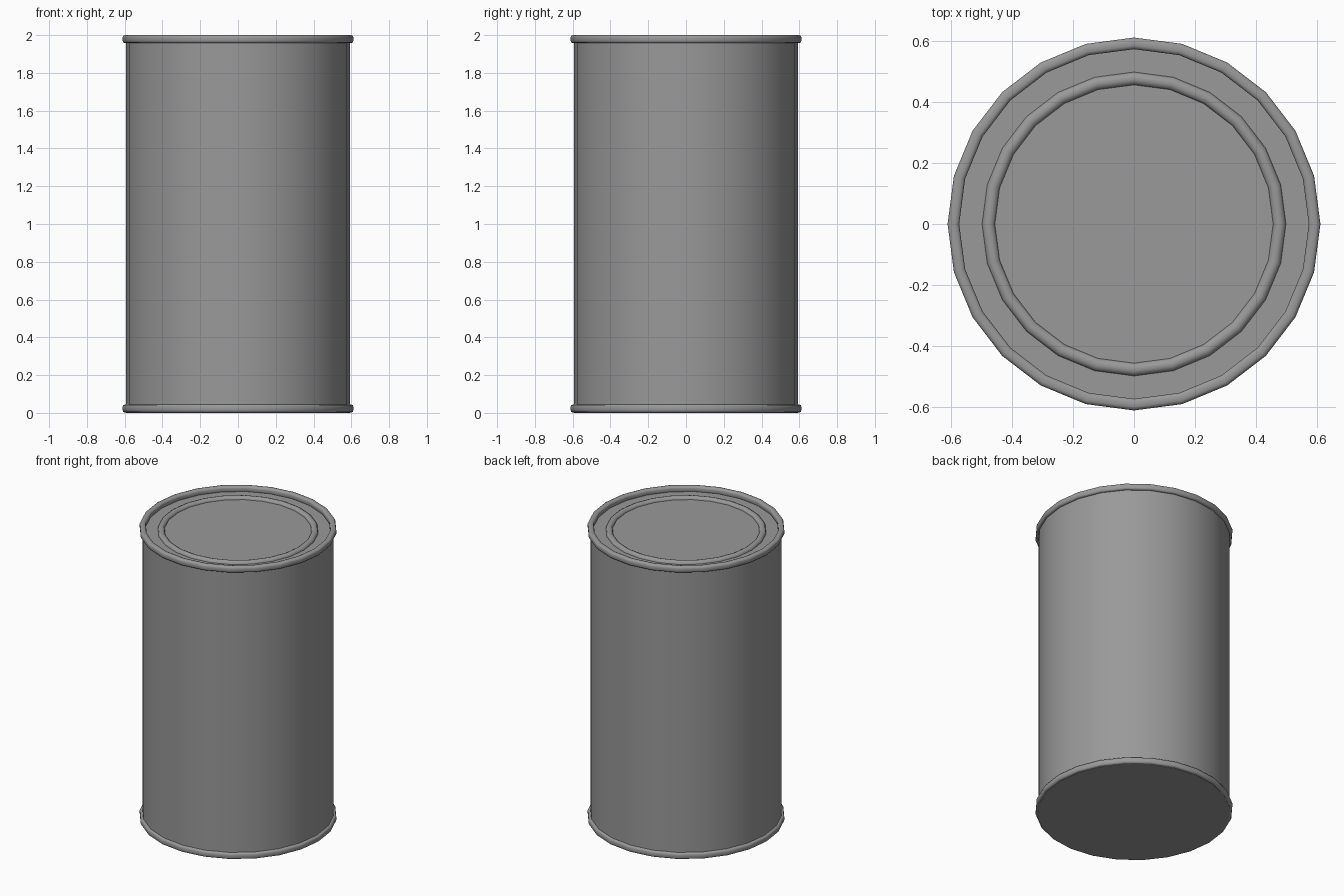
import bpy
import bmesh
import math

if "Cube" in bpy.data.objects:
    bpy.data.objects.remove(bpy.data.objects["Cube"])

SEG = 24

metal = bpy.data.materials.new("metal")
metal.diffuse_color = (0.32, 0.32, 0.32, 1)
metal.use_nodes = True
metal.node_tree.nodes["Principled BSDF"].inputs["Base Color"].default_value = metal.diffuse_color


def ring(name, radius, z, hw, hh, bevel):
    """Sweep a rounded rectangle (half width hw, half height hh) round z."""
    corners = [(1, 1, 0), (-1, 1, 90), (-1, -1, 180), (1, -1, 270)]
    profile = []
    for sx, sz, start in corners:
        for k in range(3):
            a = math.radians(start + 45 * k)
            profile.append((radius + sx * (hw - bevel) + bevel * math.cos(a),
                            z + sz * (hh - bevel) + bevel * math.sin(a)))
    bm = bmesh.new()
    loops = []
    for i in range(SEG):
        t = 2 * math.pi * i / SEG
        loops.append([bm.verts.new((r * math.cos(t), r * math.sin(t), h))
                      for r, h in profile])
    n = len(profile)
    for i in range(SEG):
        a, b = loops[i], loops[(i + 1) % SEG]
        for j in range(n):
            k = (j + 1) % n
            bm.faces.new((a[j], b[j], b[k], a[k])).smooth = True
    bmesh.ops.recalc_face_normals(bm, faces=bm.faces[:])
    mesh = bpy.data.meshes.new(name)
    bm.to_mesh(mesh)
    bm.free()
    mesh.materials.append(metal)
    bpy.context.collection.objects.link(bpy.data.objects.new(name, mesh))


# Can body with flat lid and base
bottom, top = 0.0, 1.965
bpy.ops.mesh.primitive_cylinder_add(
    vertices=SEG, radius=0.594, depth=top - bottom,
    location=(0, 0, (top + bottom) / 2))
body = bpy.context.object
body.name = "can_body"
body.data.materials.append(metal)
bpy.ops.object.shade_smooth_by_angle()

# Rolled seams around both ends
ring("top_rim", 0.592, 1.979, 0.019, 0.021, 0.012)
ring("bottom_rim", 0.592, 0.023, 0.019, 0.021, 0.012)

# Pressed ridge on the lid
ring("lid_ridge", 0.477, 1.965, 0.021, 0.018, 0.016)
